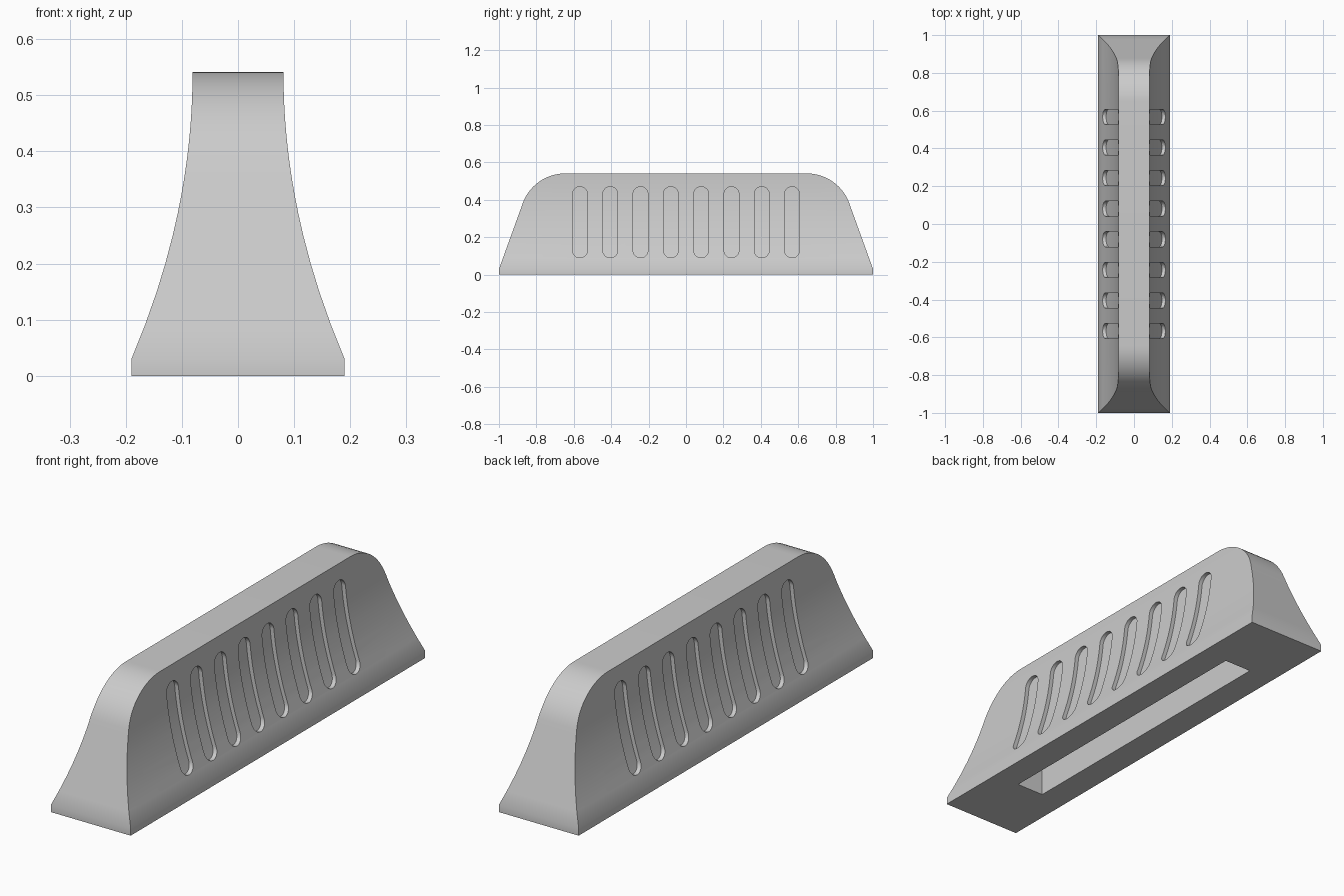
import bpy, bmesh, math

default = bpy.data.objects.get("Cube")
if default:
    bpy.data.objects.remove(default, do_unlink=True)

HEIGHT, LIP = 0.541, 0.03
SLOT_DEPTH = 0.018


def half_width(z):
    """Flared cross-section: vertical lip, then a concave sweep to the top."""
    t = (HEIGHT - max(z, LIP)) / (HEIGHT - LIP)
    return 0.081 + 0.109 * t * t


def make_object(name, bm):
    bmesh.ops.recalc_face_normals(bm, faces=bm.faces)
    mesh = bpy.data.meshes.new(name)
    bm.to_mesh(mesh)
    bm.free()
    obj = bpy.data.objects.new(name, mesh)
    bpy.context.collection.objects.link(obj)
    return obj


def loft(bm, rings):
    """Closed solid through rings of equal point count."""
    rows = [[bm.verts.new(p) for p in ring] for ring in rings]
    for low, high in zip(rows, rows[1:]):
        for i in range(len(low)):
            j = (i + 1) % len(low)
            bm.faces.new((low[i], low[j], high[j], high[i]))
    bm.faces.new(rows[0][::-1])
    bm.faces.new(rows[-1])


# Body: stacked rectangles, sloping ends rolling over into the flat top
levels = [(0, 1.0), (LIP, 1.0)]
for z in (0.09, 0.15, 0.2, 0.25, 0.29, 0.32, 0.35):
    levels.append((z, 1.0 - (z - LIP) * 0.362))
radius = 0.243
for k in range(15):
    a = math.radians(20 + 5 * k)
    levels.append((HEIGHT - radius + radius * math.sin(a), 0.645 + radius * math.cos(a)))

bm = bmesh.new()
loft(bm, [[(sx * half_width(z), sy * y, z) for sx, sy in ((-1, -1), (1, -1), (1, 1), (-1, 1))]
          for z, y in levels])
body = make_object("grip_body", bm)

# Cutter: shallow rounded slots on both sides, floors following the flare
slot_half, slot_low, slot_high = 0.04, 0.09, 0.47
rows = []
for k in range(9):
    a = math.radians(-84 + 10.5 * k)
    rows.append((slot_low + slot_half + slot_half * math.sin(a), slot_half * math.cos(a)))
span = slot_high - slot_low - 2 * slot_half
rows += [(slot_low + slot_half + span * k / 10, slot_half) for k in range(1, 10)]
rows += [(slot_low + slot_high - z, w) for z, w in rows[8::-1]]

bm = bmesh.new()
for side in (-1, 1):
    for n in range(8):
        y = (n - 3.5) * 0.162
        loft(bm, [[(side * (half_width(z) - SLOT_DEPTH), y - w, z), (side * 0.3, y - w, z),
                   (side * 0.3, y + w, z), (side * (half_width(z) - SLOT_DEPTH), y + w, z)]
                  for z, w in rows])

# Cutter: long rectangular pocket in the underside
loft(bm, [[(sx * 0.066, sy * 0.68, z) for sx, sy in ((-1, -1), (1, -1), (1, 1), (-1, 1))]
          for z in (-0.1, 0.4)])
cutter = make_object("slot_cutter", bm)
cutter.hide_render = True

cut = body.modifiers.new("slots", 'BOOLEAN')
cut.operation = 'DIFFERENCE'
cut.solver = 'EXACT'
cut.object = cutter
bpy.ops.object.select_all(action='DESELECT')
body.select_set(True)
bpy.context.view_layer.objects.active = body
bpy.ops.object.modifier_apply(modifier=cut.name)
bpy.data.objects.remove(cutter, do_unlink=True)

# Single grey material
grey = bpy.data.materials.new("plain_grey")
grey.use_nodes = True
colour = (0.6, 0.6, 0.6, 1)
grey.diffuse_color = colour
grey.node_tree.nodes["Principled BSDF"].inputs["Base Color"].default_value = colour
body.data.materials.clear()
body.data.materials.append(grey)
bpy.ops.object.shade_smooth_by_angle(angle=math.radians(30))
